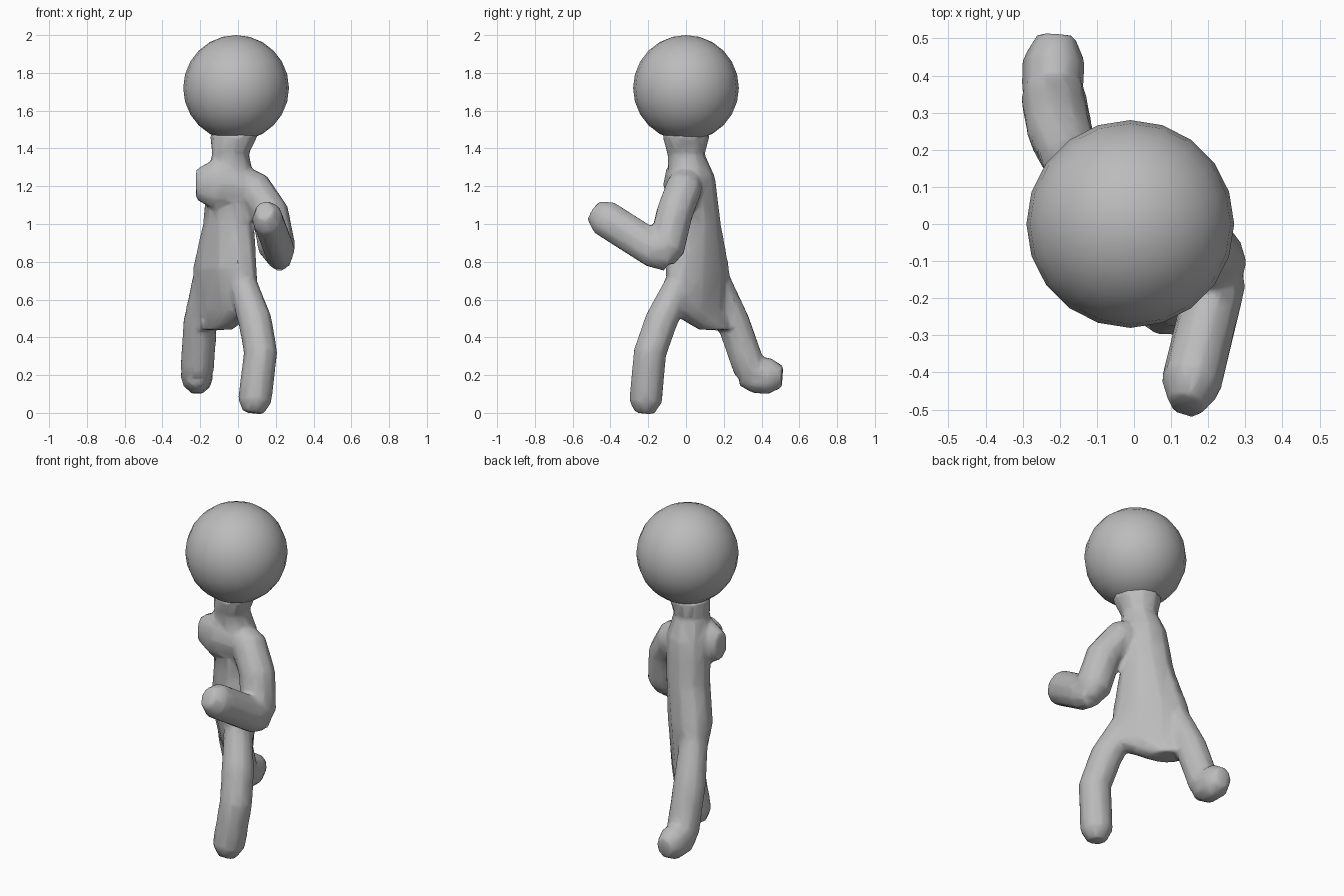
import bpy, bmesh, math
from mathutils import Vector, Matrix

if "Cube" in bpy.data.objects:
    bpy.data.objects.remove(bpy.data.objects["Cube"])

grey = bpy.data.materials.new("plain grey")
grey.use_nodes = True
shade = (.5, .5, .5, 1)
grey.diffuse_color = shade
grey.node_tree.nodes["Principled BSDF"].inputs["Base Color"].default_value = shade


def loft(bm, centres, widths, depths, side, level=False, sides=10):
    """Closed tube of elliptical rings, set across the path or kept level."""
    rings = []
    last = len(centres) - 1
    for i, (centre, width, depth) in enumerate(zip(centres, widths, depths)):
        along = centres[min(i + 1, last)] - centres[max(i - 1, 0)]
        if level:
            along = Vector((0, 0, 1))
        along.normalize()
        across = Vector(side)
        across = (across - along * across.dot(along)).normalized()
        outward = along.cross(across)
        ring = []
        for k in range(sides):
            turn = math.tau * k / sides
            offset = across * width * math.cos(turn) + outward * depth * math.sin(turn)
            ring.append(bm.verts.new(centre + offset))
        rings.append(ring)
    for low, high in zip(rings, rings[1:]):
        for k in range(sides):
            n = (k + 1) % sides
            bm.faces.new((low[k], low[n], high[n], high[k]))
    bm.faces.new(rings[0][::-1])
    bm.faces.new(rings[-1])


def limb(bm, points, radius, side=(1, 0, 0), flatten=1):
    """Even tube along the points with a blunt, tapered tip."""
    centres = [Vector(p) for p in points]
    tip_run = (centres[-2] - centres[-1]).normalized() * radius * .7
    centres.insert(-1, centres[-1] + tip_run)
    depths = [radius] * len(centres)
    depths[0] *= .8
    depths[-1] *= .6
    loft(bm, centres, [d * flatten for d in depths], depths, side)


def make_object(name, bm):
    mesh = bpy.data.meshes.new(name)
    bm.to_mesh(mesh)
    bm.free()
    obj = bpy.data.objects.new(name, mesh)
    bpy.context.collection.objects.link(obj)
    mesh.materials.append(grey)
    for face in mesh.polygons:
        face.use_smooth = True
    return obj


body = bmesh.new()

# torso: a slab turned diagonally along the stride, rising into the neck
sections = [
    (-.12, .16, .44, .11),
    (-.06, .07, .54, .23),
    (-.07, .06, .76, .21),
    (-.05, .05, 1, .15),
    (-.04, .03, 1.25, .13),
    (-.04, 0, 1.37, .1),
    (-.02, 0, 1.48, .14),
]
torso_widths = [s[-1] for s in sections]
torso_depths = [min(w, .16 * s[2], .12) for s, w in zip(sections, torso_widths)]
loft(body, [Vector(s[:3]) for s in sections], torso_widths, torso_depths,
     (1, -1, 0), level=True)

# left arm, bent forward at the elbow
limb(body, [(0, 0, 1.24), (.08, -.01, 1.19), (.17, -.06, 1.06), (.22, -.12, .8)], .1)
limb(body, [(.22, -.08, .82), (.22, -.16, .86), (.14, -.49, 1.07)], .1, flatten=.82)

# short right arm folded into the chest
limb(body, [(.03, -.03, 1.2), (-.08, -.03, 1.21), (-.22, -.02, 1.21)], .14,
     side=(0, 1, 0), flatten=.65)

# forward left leg
limb(body, [(0, 0, .76), (.09, -.13, .49), (.12, -.19, .32), (.08, -.22, 0)], .09)

# trailing right leg with the foot lifted behind
limb(body, [(-.15, .12, .8), (-.2, .25, .48), (-.22, .36, .17)], .09)
limb(body, [(-.22, .3, .22), (-.22, .37, .2), (-.21, .51, .19)], .1, flatten=.85)

# fuse the parts into one skin, then bring it back to a low face count
skin = make_object("body", body)
fuse = skin.modifiers.new("fuse", "REMESH")
fuse.mode = "VOXEL"
fuse.voxel_size = .013
fuse.use_smooth_shade = True
soften = skin.modifiers.new("soften", "SMOOTH")
soften.factor = .5
soften.iterations = 4
reduce = skin.modifiers.new("reduce", "DECIMATE")
reduce.ratio = .08

# round head
head = bmesh.new()
bmesh.ops.create_uvsphere(head, u_segments=20, v_segments=12, radius=.28,
                          matrix=Matrix.Translation((-.01, 0, 1.72)))
make_object("head", head)
